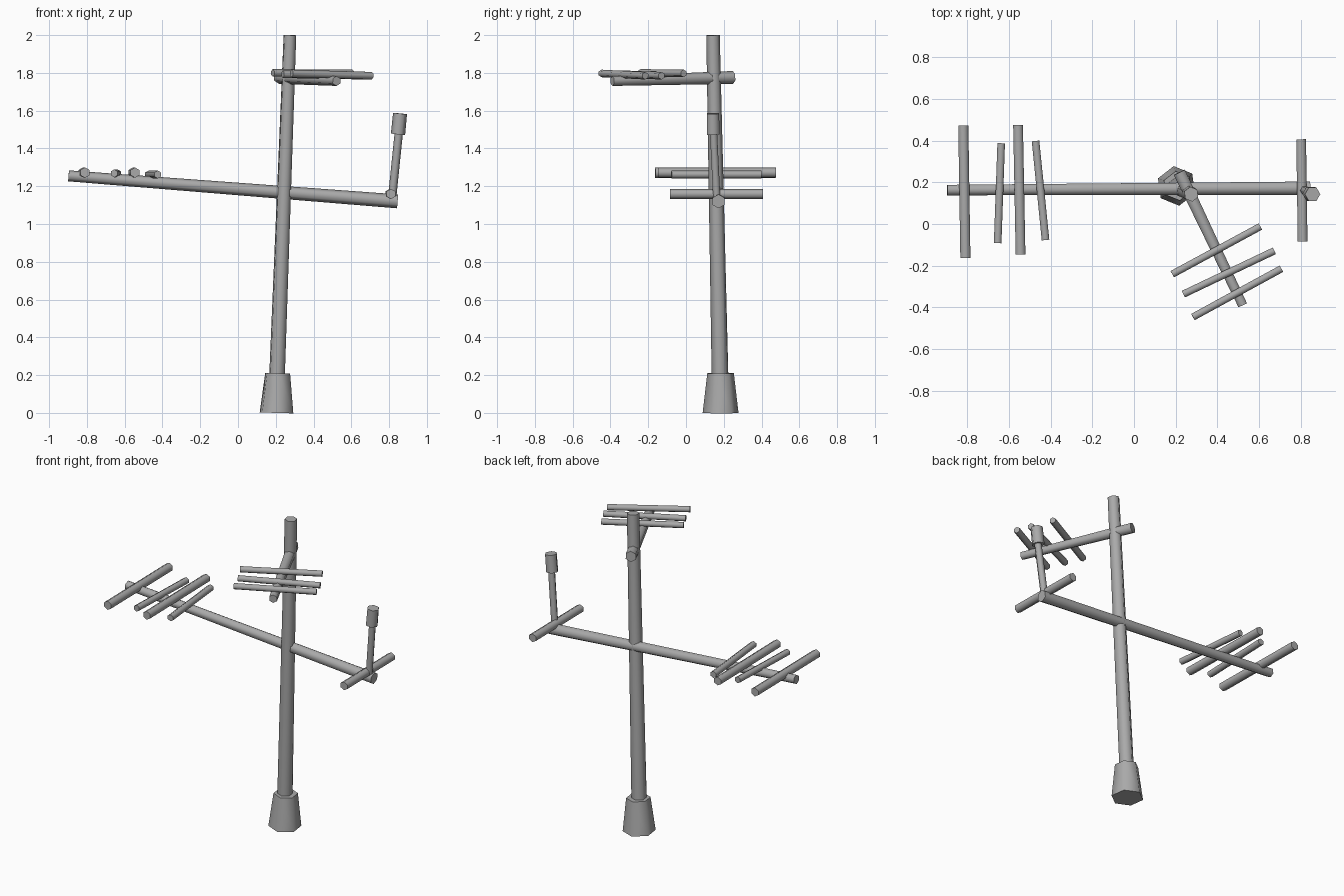
import bpy
import math
from mathutils import Vector, Matrix

cube = bpy.data.objects.get("Cube")
if cube:
    bpy.data.objects.remove(cube, do_unlink=True)

grey = bpy.data.materials.new("weathered_grey")
grey.use_nodes = True
grey.diffuse_color = (0.4, 0.4, 0.4, 1)
grey.node_tree.nodes["Principled BSDF"].inputs["Base Color"].default_value = (0.4, 0.4, 0.4, 1)

UP = Vector((0, 0, 1))


def heading(degrees):
    a = math.radians(degrees)
    return Vector((math.cos(a), math.sin(a), 0))


def hex_bar(name, start, end, r_start, r_end, corner=UP):
    """Six-sided tapered bar from start to end, one edge facing 'corner'."""
    start, end = Vector(start), Vector(end)
    axis = end - start
    z = axis.normalized()
    x = (corner - z * corner.dot(z)).normalized()
    y = z.cross(x)
    frame = Matrix((x, y, z)).transposed().to_4x4()
    bpy.ops.mesh.primitive_cone_add(vertices=6, radius1=r_start, radius2=r_end, depth=axis.length)
    ob = bpy.context.object
    ob.name = name
    # The cone's first corner lies on its local +y, so turn it onto +x
    ob.matrix_world = Matrix.Translation((start + end) / 2) @ frame @ Matrix.Rotation(-math.pi / 2, 4, 'Z')
    ob.data.materials.append(grey)
    bpy.ops.object.shade_smooth_by_angle(angle=math.radians(70))
    return ob


# Footing and leaning mast
hex_bar("footing", (0.204, 0.183, 0), (0.21, 0.183, 0.21), 0.096, 0.071, heading(98))
hex_bar("mast", (0.203, 0.182, 0.1), (0.275, 0.143, 2.0), 0.045, 0.036, heading(98))

# Long sloping boom with its cross rods
hex_bar("boom", (0.845, 0.172, 1.12), (-0.897, 0.163, 1.255), 0.037, 0.029)
boom_rods = [
    ((-0.82, 0.474, 1.272), (-0.81, -0.163, 1.272), 0.028),
    ((-0.638, 0.388, 1.268), (-0.655, -0.092, 1.268), 0.021),
    ((-0.557, 0.476, 1.272), (-0.545, -0.146, 1.272), 0.027),
    ((-0.473, 0.399, 1.262), (-0.425, -0.077, 1.262), 0.021),
    ((0.803, 0.407, 1.159), (0.81, -0.084, 1.159), 0.027),
]
for i, (a, b, r) in enumerate(boom_rods):
    hex_bar(f"boom_rod_{i + 1}", a, b, r, r)

# Upright post with a capped end
hex_bar("post", (0.815, 0.163, 1.13), (0.853, 0.145, 1.5), 0.022, 0.022, heading(0))
hex_bar("post_cap", (0.847, 0.145, 1.475), (0.858, 0.143, 1.585), 0.038, 0.037, heading(0))

# Upper arm with three parallel rods
hex_bar("upper_arm", (0.218, 0.248, 1.776), (0.522, -0.39, 1.757), 0.034, 0.026)
arm_rods = [
    ((0.184, -0.241, 1.8), (0.607, -0.012, 1.797)),
    ((0.237, -0.337, 1.793), (0.674, -0.129, 1.785)),
    ((0.283, -0.447, 1.797), (0.708, -0.215, 1.785)),
]
for i, (a, b) in enumerate(arm_rods):
    hex_bar(f"arm_rod_{i + 1}", a, b, 0.02, 0.02)
